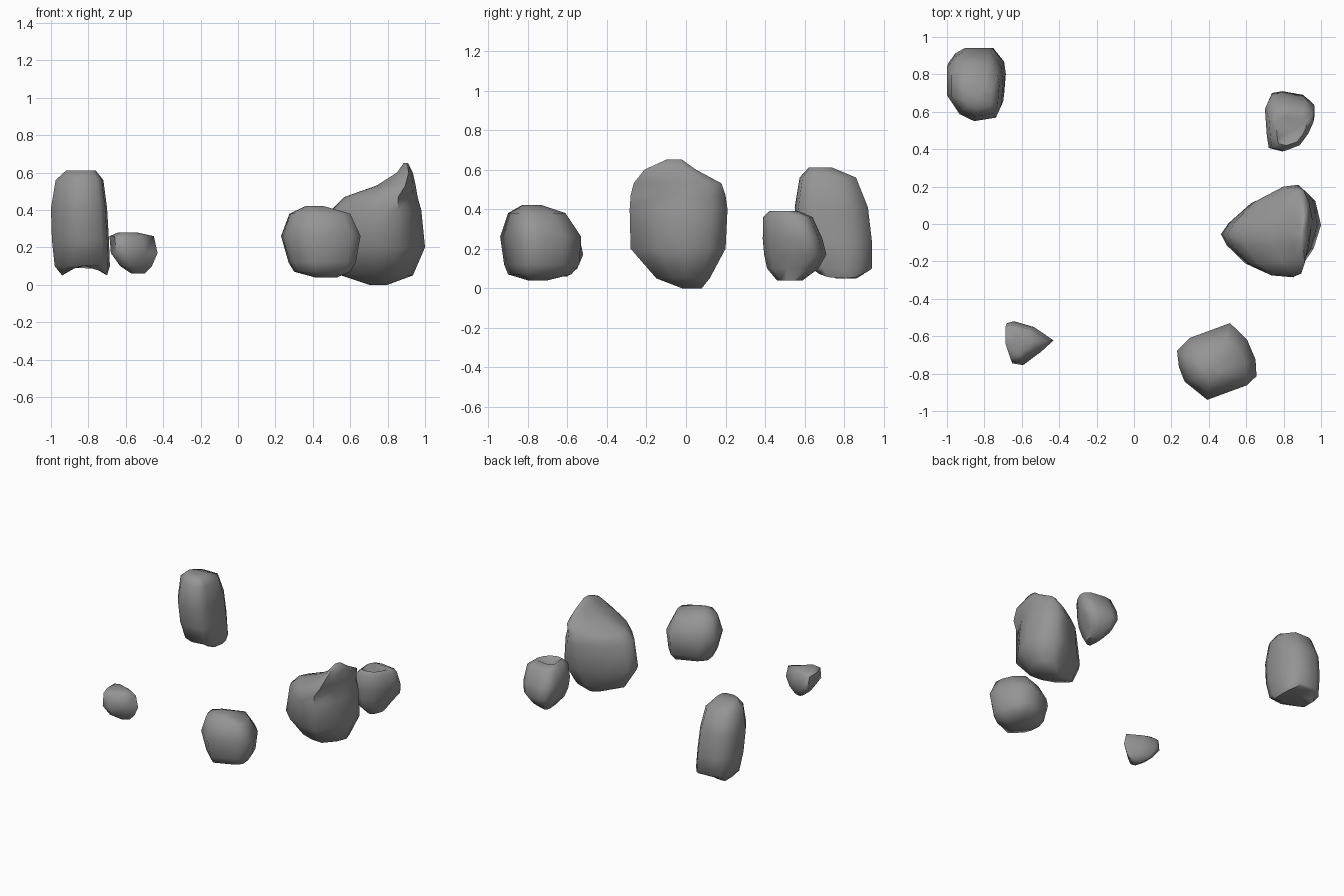
import bpy
import bmesh

# Remove the default cube
default_cube = bpy.data.objects.get("Cube")
if default_cube:
    bpy.data.objects.remove(default_cube, do_unlink=True)

# One stone material
stone = bpy.data.materials.new("stone_grey")
stone.use_nodes = True
grey = (0.3, 0.3, 0.3, 1)
stone.diffuse_color = grey
shader = stone.node_tree.nodes["Principled BSDF"]
shader.inputs["Base Color"].default_value = grey
shader.inputs["Roughness"].default_value = 0.9


def normalise(outline):
    """Rescale an outline so that it fills the square from -1 to 1."""
    spans = [(min(axis), max(axis)) for axis in zip(*outline)]
    return [tuple(2 * (value - low) / (high - low) - 1
                  for value, (low, high) in zip(point, spans))
            for point in outline]


def make_boulder(name, outline, levels, top_offset=0.0, base_offset=0.0, arch=0.0):
    """Loft a plan outline through levels of (z, x_min, x_max, y_min, y_max)."""
    shape = normalise(outline)
    mesh_builder = bmesh.new()
    rings = []
    for level in levels:
        z, x_min, x_max, y_min, y_max = level
        lift = arch if level is levels[-1] else 0.0
        ring = []
        for u, v in shape:
            x = (x_min + x_max + u * (x_max - x_min)) / 2
            y = (y_min + y_max + v * (y_max - y_min)) / 2
            ring.append(mesh_builder.verts.new((x, y, z + lift * (1 - u * u))))
        rings.append(ring)

    # Side faces between neighbouring rings
    count = len(shape)
    for upper, lower in zip(rings, rings[1:]):
        for i in range(count):
            j = (i + 1) % count
            mesh_builder.faces.new((upper[i], upper[j], lower[j], lower[i]))

    # Top and base fans around a raised or sunken middle point
    for ring, level, offset in ((rings[0], levels[0], top_offset),
                                (rings[-1], levels[-1], base_offset)):
        z, x_min, x_max, y_min, y_max = level
        centre = mesh_builder.verts.new(
            ((x_min + x_max) / 2, (y_min + y_max) / 2, z + offset))
        for i in range(count):
            mesh_builder.faces.new((ring[i], ring[(i + 1) % count], centre))

    bmesh.ops.recalc_face_normals(mesh_builder, faces=mesh_builder.faces)
    mesh = bpy.data.meshes.new(name)
    mesh_builder.to_mesh(mesh)
    mesh_builder.free()
    mesh.materials.append(stone)
    boulder = bpy.data.objects.new(name, mesh)
    bpy.context.collection.objects.link(boulder)

    # Smooth sides with the sharpest ridges kept
    bpy.ops.object.select_all(action="DESELECT")
    boulder.select_set(True)
    bpy.context.view_layer.objects.active = boulder
    bpy.ops.object.shade_smooth_by_angle(angle=1.1)


# Tall upright boulder with an arched base
make_boulder(
    "tall_boulder",
    [(-1, .86), (-.96, .92), (-.91, .95), (-.76, .95), (-.7, .86), (-.69, .78),
     (-.7, .64), (-.73, .57), (-.85, .55), (-.93, .59), (-1, .7)],
    [(.61, -.92, -.76, .62, .74), (.56, -.975, -.72, .575, .86),
     (.41, -1, -.7, .55, .92), (.24, -.995, -.69, .57, .94),
     (.1, -.98, -.685, .62, .94), (.05, -.94, -.7, .66, .92)],
    base_offset=.07, arch=.05)

# Smallest stone
make_boulder(
    "small_stone",
    [(-.69, -.53), (-.65, -.52), (-.54, -.55), (-.43, -.62), (-.5, -.68),
     (-.6, -.75), (-.66, -.74), (-.69, -.64)],
    [(.28, -.64, -.54, -.7, -.57), (.26, -.687, -.45, -.73, -.54),
     (.17, -.68, -.43, -.755, -.52), (.1, -.63, -.46, -.72, -.55),
     (.06, -.57, -.5, -.66, -.6)])

# Round boulder
make_boulder(
    "round_boulder",
    [(.23, -.67), (.3, -.6), (.51, -.52), (.6, -.61), (.645, -.72), (.65, -.81),
     (.6, -.86), (.39, -.94), (.27, -.84), (.24, -.76)],
    [(.42, .36, .46, -.83, -.73), (.38, .275, .6, -.9, -.61),
     (.26, .23, .655, -.94, -.53), (.12, .27, .63, -.92, -.54),
     (.07, .3, .6, -.9, -.58), (.04, .41, .53, -.8, -.7)])

# Large boulder with a sloping crest
make_boulder(
    "large_boulder",
    [(.46, -.05), (.5, .01), (.62, .12), (.79, .2), (.88, .21), (.96, .13),
     (.99, 0), (.95, -.13), (.85, -.28), (.72, -.27), (.59, -.21), (.49, -.11)],
    [(.65, .885, .91, -.1, -.02), (.6, .85, .935, -.21, .05),
     (.53, .74, .95, -.265, .18), (.47, .57, .96, -.28, .2),
     (.4, .5, .98, -.285, .21), (.2, .465, 1, -.28, .2),
     (.05, .55, .935, -.15, .12), (0, .7, .8, -.02, .08)])

# Scooped stone behind the large boulder
make_boulder(
    "scooped_stone",
    [(.7, .63), (.73, .7), (.79, .71), (.91, .69), (.96, .65), (.96, .59),
     (.93, .51), (.88, .43), (.79, .39), (.72, .41), (.71, .48)],
    [(.39, .76, .92, .42, .57), (.36, .72, .96, .39, .64),
     (.25, .7, .965, .388, .69), (.17, .71, .95, .395, .71),
     (.1, .74, .9, .41, .67), (.04, .79, .87, .46, .59)],
    top_offset=-.05)
